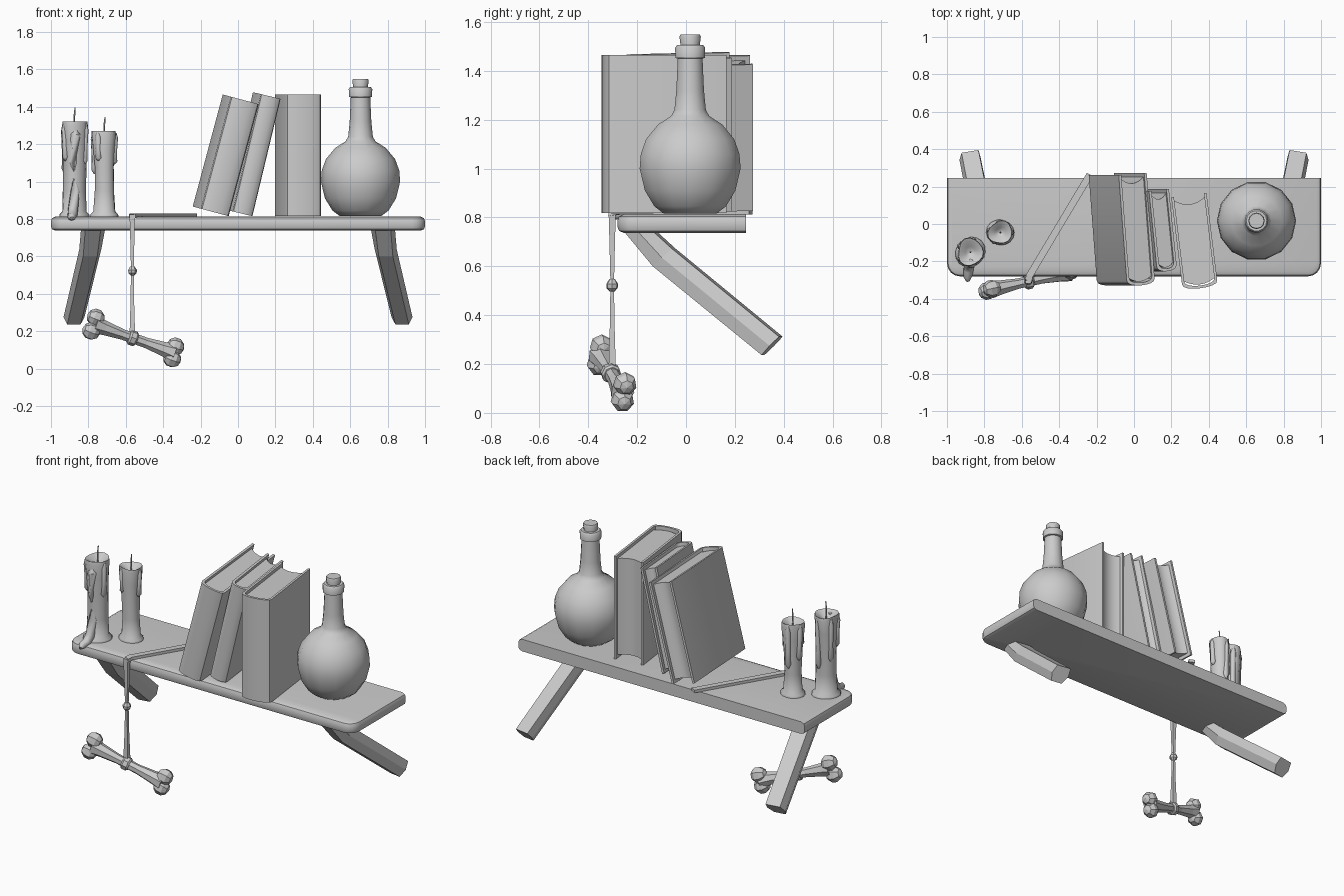
import bpy, bmesh, math
from mathutils import Vector, Matrix
from math import sin, cos, pi, radians

if "Cube" in bpy.data.objects:
    bpy.data.objects.remove(bpy.data.objects["Cube"])


def finish(name, bm, smooth=None):
    bmesh.ops.recalc_face_normals(bm, faces=bm.faces)
    me = bpy.data.meshes.new(name)
    bm.to_mesh(me)
    bm.free()
    ob = bpy.data.objects.new(name, me)
    bpy.context.collection.objects.link(ob)
    if smooth:
        bpy.ops.object.select_all(action='DESELECT')
        ob.select_set(True)
        bpy.context.view_layer.objects.active = ob
        bpy.ops.object.shade_smooth_by_angle(angle=radians(smooth))
    return ob


def loft(name, rings, smooth=None):
    """Skin closed rings of equal size and cap both ends."""
    bm = bmesh.new()
    rows = [[bm.verts.new(p) for p in r] for r in rings]
    n = len(rows[0])
    for a, b in zip(rows, rows[1:]):
        for i in range(n):
            bm.faces.new((a[i], a[(i + 1) % n], b[(i + 1) % n], b[i]))
    bm.faces.new(rows[0])
    bm.faces.new(rows[-1])
    return finish(name, bm, smooth)


def lathe(name, profile, centre, n, smooth=None, wobble=None):
    rings = []
    for r, z in profile:
        ring = []
        for i in range(n):
            a = 2 * pi * i / n
            k = r * (wobble(a, z) if wobble else 1)
            ring.append((centre[0] + k * cos(a), centre[1] + k * sin(a), z))
        rings.append(ring)
    return loft(name, rings, smooth)


def tube(name, path, radii, n=6, smooth=None, turn=0):
    pts = [Vector(p) for p in path]
    rings = []
    for i, p in enumerate(pts):
        d = pts[min(i + 1, len(pts) - 1)] - pts[max(i - 1, 0)]
        q = d.to_track_quat('Z', 'Y')
        rings.append([p + q @ Vector((radii[i] * cos(turn + 2 * pi * k / n),
                                      radii[i] * sin(turn + 2 * pi * k / n), 0)) for k in range(n)])
    return loft(name, rings, smooth)


# Shelf board: rounded front corners, softened front and side edges, square back
def board_ring(d, z):
    w, f, r = 1 - d, -0.28 + d, 0.07 - d
    pts = [(w, 0.245, z)]
    for side, start in ((1, 0), (-1, -90)):
        for k in range(5):
            a = radians(start - 22.5 * k)
            pts.append((side * (w - r) + r * cos(a), f + r + r * sin(a), z))
    return pts + [(-w, 0.245, z)]


loft("shelf_board", [board_ring(d, z) for d, z in
                     ((0.025, 0.737), (0.006, 0.745), (0, 0.76), (0, 0.788), (0.006, 0.804), (0.025, 0.813))], 40)

# Bent support brackets
section = [(-0.045, 0), (0.045, 0), (0.056, 0.5), (0.036, 1), (-0.036, 1), (-0.056, 0.5)]
stations = [(0.775, (-0.13, 0.745), (-0.25, 0.745), 1.15),
            (0.79, (-0.05, 0.672), (-0.13, 0.60), 1.05),
            (0.877, (0.388, 0.312), (0.315, 0.237), 1)]
for side, label in ((1, "right"), (-1, "left")):
    rings = []
    for x, top, bot, k in stations:
        rings.append([(side * (x + u * k), top[0] + (bot[0] - top[0]) * v - 0.17 * u,
                       top[1] + (bot[1] - top[1]) * v) for u, v in section])
    loft(label + "_bracket", rings)

# Round flask with lip and cork
flask = [(0.11, 0.815), (0.15, 0.845), (0.19, 0.91), (0.212, 1.0), (0.207, 1.06), (0.185, 1.12),
         (0.135, 1.18), (0.08, 1.215), (0.066, 1.24), (0.058, 1.32), (0.052, 1.45),
         (0.062, 1.453), (0.063, 1.495), (0.055, 1.505), (0.04, 1.505)]
lathe("flask", flask, (0.655, 0.017), 14, 45)
lathe("cork", [(0.036, 1.48), (0.044, 1.54), (0.04, 1.548)], (0.655, 0.017), 12, 40)


# Candles with melted hollow, uneven wax, drips and wick
def candle(name, c, r, top, phase):
    def wobble(a, z):
        h = (z - 0.815) / (top - 0.815)
        return 1 + 0.07 * sin(3 * a + phase + 2 * h) * h + 0.06 * sin(2 * a + 5 * h + phase)
    prof = [(r * 1.12, 0.813), (r * 1.1, 0.825), (r * 0.88, 0.84), (r * 0.82, 0.95), (r * 0.84, 1.08),
            (r * 0.92, top - 0.1), (r, top - 0.02), (r * 0.96, top), (r * 0.8, top - 0.005),
            (r * 0.4, top - 0.03), (0.004, top - 0.045)]
    lathe(name, prof, c, 16, 50, wobble)
    tube(name + "_wick", [(c[0], c[1], top - 0.05), (c[0], c[1], top + 0.03),
                          (c[0] + 0.004, c[1], top + 0.075)], [0.006, 0.005, 0.003], 5)
    for k, (ang, low) in enumerate(((-20, 1.1), (75, 1.0), (150, 1.05), (215, 1.12))):
        a = radians(ang + phase * 10)
        path, rad = [], []
        for t, rr in ((0, 0.008), (0.15, 0.017), (0.6, 0.015), (0.9, 0.019), (1, 0.006)):
            d = r * (0.9 - 0.12 * t)
            path.append((c[0] + d * cos(a), c[1] + d * sin(a), top - 0.01 + (low - top) * t))
            rad.append(rr)
        tube(f"{name}_drip_{k}", path, rad, 8, 60)


candle("tall_candle", (-0.875, -0.15), 0.072, 1.32, 0)
candle("short_candle", (-0.715, -0.045), 0.064, 1.27, 2)
# Long drip running down the tall candle and over the front of the board
tube("long_drip", [(-0.872, -0.195, 1.31), (-0.87, -0.207, 1.25), (-0.88, -0.2, 1.1), (-0.872, -0.203, 0.95),
                   (-0.882, -0.215, 0.85), (-0.885, -0.25, 0.818), (-0.89, -0.285, 0.812), (-0.888, -0.305, 0.803)],
     [0.01, 0.028, 0.02, 0.024, 0.028, 0.026, 0.022, 0.01], 8, 60)


# Books: curved spine cover plus recessed page block, origin at lower right front corner
def book(name, pivot, size, lean, yaw):
    T, D, H = size
    t, rec, bulge = 0.014, 0.02, 0.032
    outer, inner = [(0, D)], [(-t, D)]
    for k in range(9):
        a = pi * k / 8
        b = -bulge * sin(a) ** 0.8 if 0 < k < 8 else 0
        x = -T / 2 + T / 2 * cos(a)
        outer.append((x, b))
        inner.append((-T / 2 + (T / 2 - t) * cos(a), b + t))
    outer.append((-T, D))
    inner.append((-T + t, D))
    cover = loft(name + "_cover", [[(*o, 0), (*i, 0), (*i, H), (*o, H)] for o, i in zip(outer, inner)], 35)
    rings = []
    for k in range(9):
        s = 1 - k / 4
        x = -T / 2 + s * (T / 2 - t + 0.001)
        arch = 1 - s * s
        f, b = t - 0.8 * bulge * arch, D - rec - 0.03 * arch
        rings.append([(x, f, rec), (x, b, rec), (x, b, H - rec), (x, f, H - rec)])
    pages = loft(name + "_pages", rings, 35)
    m = (Matrix.Translation(pivot) @ Matrix.Rotation(radians(lean), 4, 'Y')
         @ Matrix.Rotation(radians(yaw), 4, 'Z'))
    for ob in (cover, pages):
        ob.matrix_world = m


book("left_book", (-0.05, -0.29, 0.815), (0.155, 0.565, 0.62), 15, 4.5)
book("middle_book", (0.077, -0.215, 0.815), (0.11, 0.405, 0.645), 13.5, 6)
book("right_book", (0.445, -0.30, 0.817), (0.19, 0.47, 0.648), 0, 7)

# Cord lying on the board, then hanging over the front with a knot
w = Vector((0.017, -0.008, 0))
loft("cord_on_board", [[Vector(p) - w, Vector(p) + w, Vector(p) + w + up, Vector(p) - w + up]
                       for p, up in (((-0.235, 0.265, 0.812), Vector((0, 0, 0.018))),
                                     ((-0.558, -0.275, 0.812), Vector((0, 0, 0.018))),
                                     ((-0.565, -0.312, 0.805), Vector((0, 0.008, 0.022))))])
tube("hanging_cord", [(-0.565, -0.302, z) for z in (0.825, 0.7, 0.55, 0.49, 0.35, 0.18)],
     [0.021, 0.016, 0.011, 0.011, 0.014, 0.021], 4, None, pi / 4)
lathe("cord_knot", [(0.01, 0.497), (0.023, 0.51), (0.025, 0.527), (0.012, 0.547)], (-0.565, -0.302), 7)

# Hanging bone: tapered shaft, binding loop and paired knobs
A, B = Vector((-0.765, -0.352, 0.235)), Vector((-0.345, -0.26, 0.085))
tube("bone_shaft", [A.lerp(B, t) for t in (0, 0.12, 0.35, 0.65, 0.88, 1)],
     [0.05, 0.04, 0.029, 0.029, 0.04, 0.05], 7)
tube("bone_binding", [A.lerp(B, t) for t in (0.43, 0.45, 0.51, 0.53)], [0.033, 0.041, 0.041, 0.033], 8)
turn = (B - A).to_track_quat('Z', 'Y').to_matrix().to_4x4()
for i, c in enumerate(((-0.76, -0.345, 0.272), (-0.785, -0.358, 0.2),
                       (-0.335, -0.25, 0.118), (-0.352, -0.26, 0.052))):
    bm = bmesh.new()
    bmesh.ops.create_uvsphere(bm, u_segments=7, v_segments=5, radius=0.049,
                              matrix=Matrix.Translation(c) @ turn)
    finish(f"bone_knob_{i}", bm)
